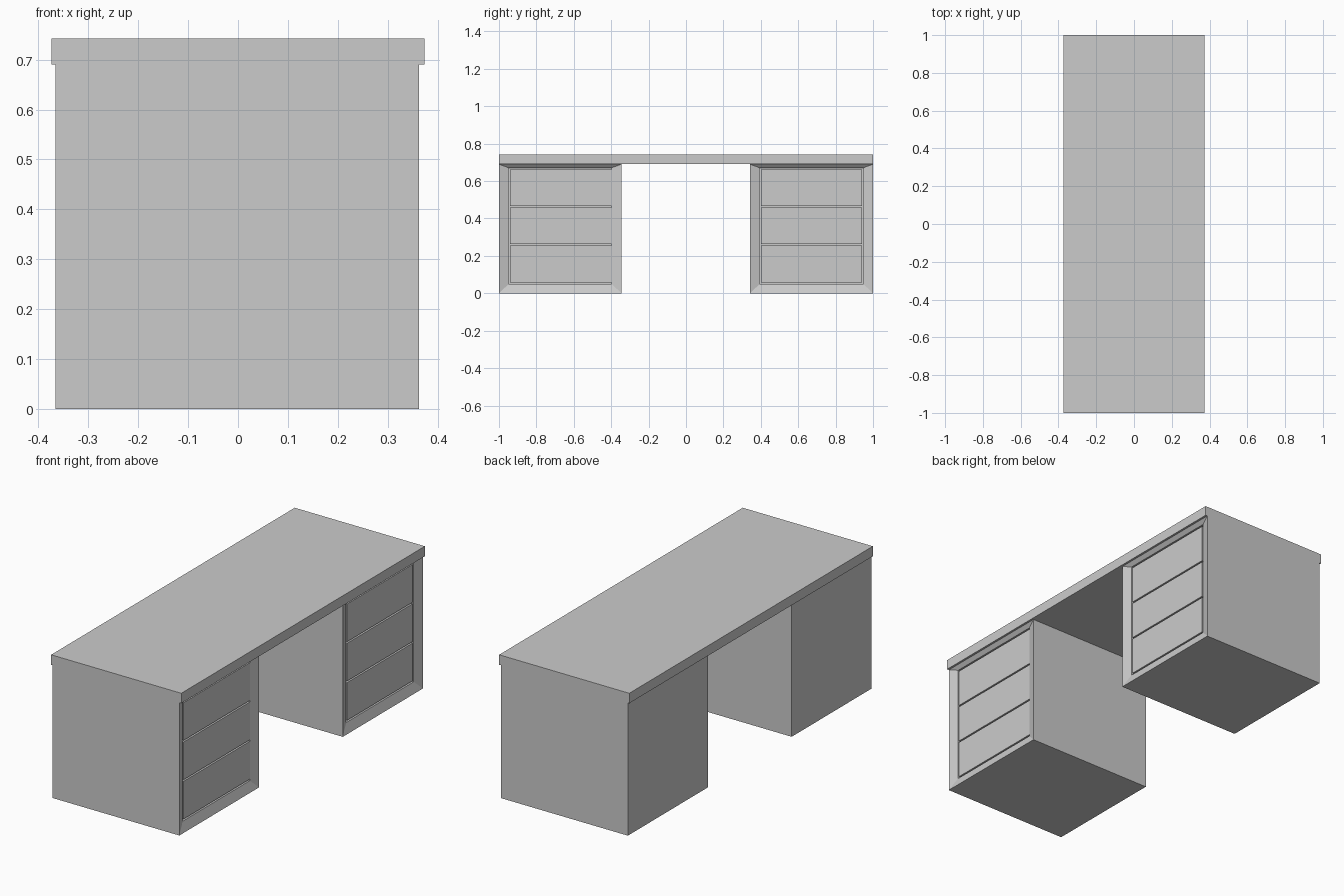
import bpy, bmesh

if "Cube" in bpy.data.objects:
    bpy.data.objects.remove(bpy.data.objects["Cube"])


def finish(bm, name):
    bmesh.ops.recalc_face_normals(bm, faces=bm.faces)
    mesh = bpy.data.meshes.new(name)
    bm.to_mesh(mesh)
    bm.free()
    ob = bpy.data.objects.new(name, mesh)
    bpy.context.collection.objects.link(ob)
    return ob


def box(name, x0, x1, y0, y1, z0, z1):
    bm = bmesh.new()
    bmesh.ops.create_cube(bm, size=1)
    for v in bm.verts:
        v.co = ((x0 + x1) / 2 + v.co.x * (x1 - x0),
                (y0 + y1) / 2 + v.co.y * (y1 - y0),
                (z0 + z1) / 2 + v.co.z * (z1 - z0))
    return finish(bm, name)


BACK, FRONT, FACE, FLOOR = -0.366, 0.363, 0.346, 0.330
TOP_Z = 0.69
GAP = 0.008


def carcass(name, y0, y1):
    # nested rectangles: back, front rim, sloped frame, pocket floor
    a, b = y0 + 0.052, y1 - 0.052
    rings = [(BACK, y0, y1, 0, TOP_Z), (FRONT, y0, y1, 0, TOP_Z),
             (FACE, a, b, 0.05, 0.671), (FLOOR, a, b, 0.05, 0.671)]
    bm = bmesh.new()
    loops = [[bm.verts.new((x, y, z)) for y, z in
              ((p, r), (q, r), (q, s), (p, s))] for x, p, q, r, s in rings]
    for l0, l1 in zip(loops, loops[1:]):
        for i in range(4):
            j = (i + 1) % 4
            bm.faces.new((l0[i], l0[j], l1[j], l1[i]))
    bm.faces.new(loops[0])
    bm.faces.new(loops[-1])
    finish(bm, name)
    return a, b


def cabinet(side, y0, y1, right_gap):
    a, b = carcass(side + "_cabinet", y0, y1)
    # three stacked drawer fronts separated by thin grooves
    pitch = (0.671 - 0.05 - GAP) / 3
    for i in range(3):
        z = 0.05 + GAP + i * pitch
        box(f"{side}_drawer_{i + 1}", FLOOR - 0.005, FACE,
            a + GAP, b - right_gap, z, z + pitch - GAP)


# desk top
box("desk_top", -0.374, 0.374, -1, 1, TOP_Z, 0.742)
# pedestals, drawers facing +x
cabinet("left", -1.0, -0.345, 0.0)
cabinet("right", 0.342, 1.0, GAP)
